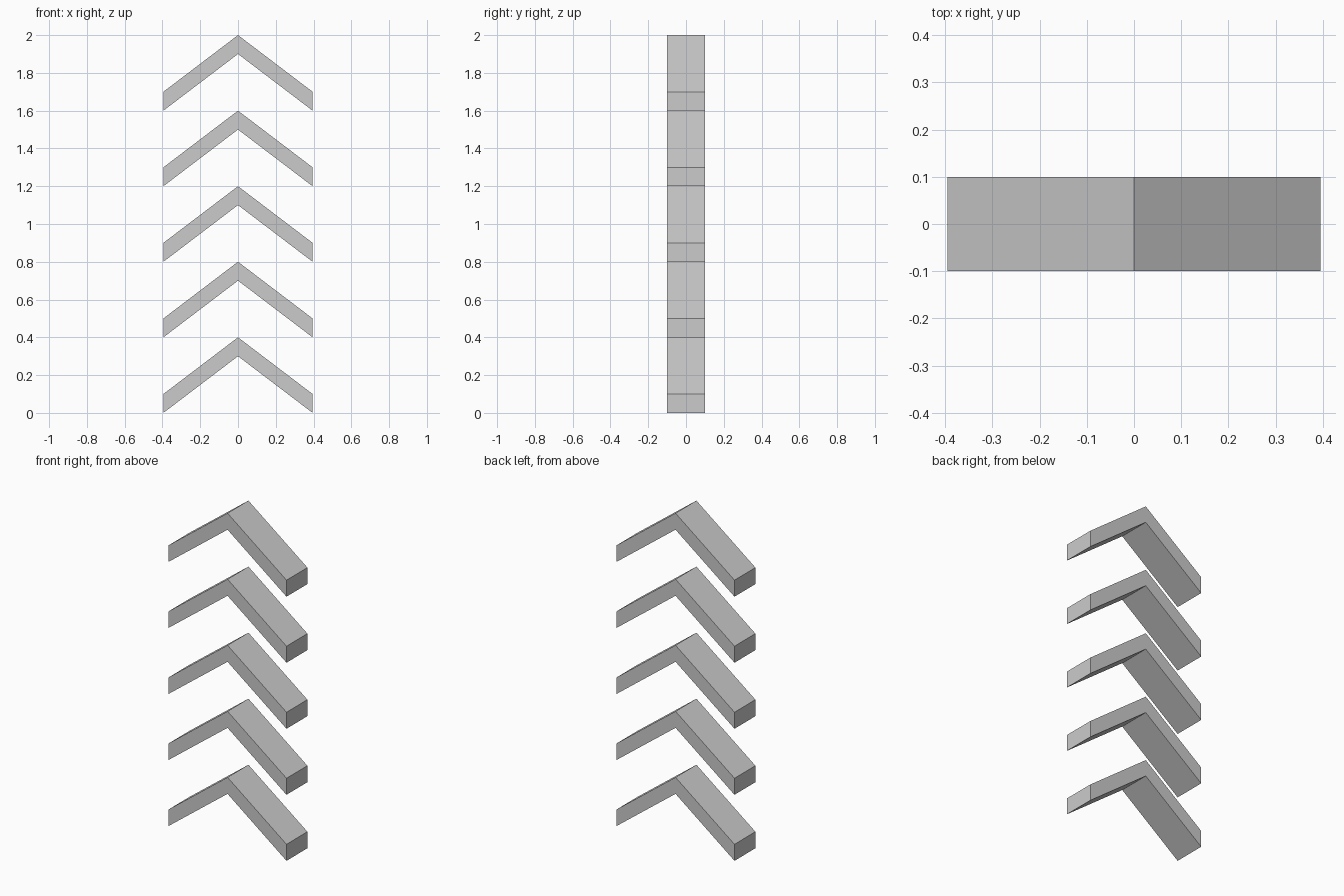
import bpy
import bmesh

if "Cube" in bpy.data.objects:
    bpy.data.objects.remove(bpy.data.objects["Cube"])

HALF_WIDTH = 0.395   # x reach of each arm
HALF_DEPTH = 0.1     # y reach
RISE = 0.3           # height gained from arm end to peak
THICK = 0.1          # vertical thickness of the band
SPACING = 0.4        # vertical step between chevrons


def chevron(name, z):
    # Extrude a bent-band profile from front to back
    profile = [(-HALF_WIDTH, 0), (0, RISE), (HALF_WIDTH, 0),
               (HALF_WIDTH, THICK), (0, RISE + THICK), (-HALF_WIDTH, THICK)]
    bm = bmesh.new()
    front = [bm.verts.new((x, -HALF_DEPTH, h)) for x, h in profile]
    back = [bm.verts.new((x, HALF_DEPTH, h)) for x, h in profile]
    n = len(profile)
    for i in range(n):
        j = (i + 1) % n
        bm.faces.new((front[i], front[j], back[j], back[i]))
    # Front and back caps, one quad per arm
    for side in (front, back):
        for idx in ((0, 1, 4, 5), (1, 2, 3, 4)):
            bm.faces.new([side[i] for i in idx])
    bmesh.ops.recalc_face_normals(bm, faces=bm.faces)
    mesh = bpy.data.meshes.new(name)
    bm.to_mesh(mesh)
    bm.free()
    obj = bpy.data.objects.new(name, mesh)
    obj.location.z = z
    bpy.context.collection.objects.link(obj)
    return obj


# Stack of five upward-pointing chevrons
for k in range(5):
    chevron(f"chevron_{k + 1}", k * SPACING)
